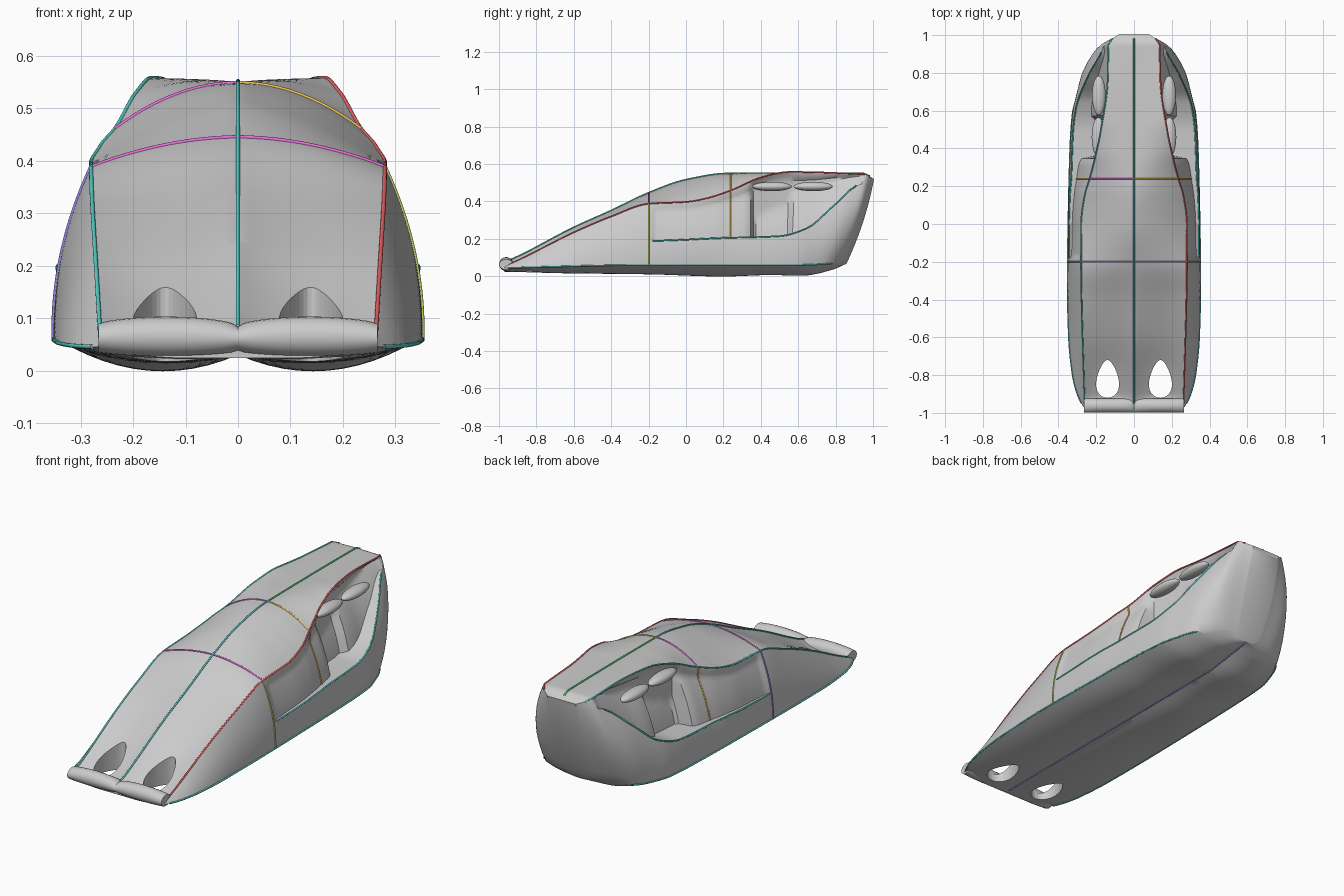
import bpy, bmesh, math
from mathutils import Vector

if "Cube" in bpy.data.objects:
    bpy.data.objects.remove(bpy.data.objects["Cube"])


def track(*keys):
    """Smooth curve through (y, value) keys without overshoot."""
    ys = [k[0] for k in keys]
    vs = [k[1] for k in keys]
    d = [(vs[i+1]-vs[i])/(ys[i+1]-ys[i]) for i in range(len(ys)-1)]
    m = [d[0]] + [0 if a*b <= 0 else 2*a*b/(a+b) for a, b in zip(d, d[1:])] + [d[-1]]

    def f(y):
        y = min(max(y, ys[0]), ys[-1])
        i = 0
        while i < len(ys)-2 and y > ys[i+1]:
            i += 1
        h = ys[i+1]-ys[i]
        t = (y-ys[i])/h
        return ((2*t**3-3*t*t+1)*vs[i] + (t**3-2*t*t+t)*h*m[i]
                + (3*t*t-2*t**3)*vs[i+1] + (t**3-t*t)*h*m[i+1])
    return f


# Lengthwise profiles of the body
top_z = track((-.97, .075), (-.92, .095), (-.6, .26), (-.4, .35), (-.2, .445), (0, .515), (.22, .548), (.6, .55), (.88, .548), (.93, .52))
crown = track((-.97, .0), (-.9, -.03), (-.78, -.03), (-.6, -.018), (-.35, 0), (-.2, .013), (.24, .022), (.6, .0), (.93, 0))
sh_x = track((-.97, .262), (-.2, .28), (0, .28), (.15, .262), (.24, .235), (.38, .2), (.5, .175), (.72, .14), (.89, .135), (.93, .08))
sh_z = track((-.97, .055), (-.9, .085), (-.6, .235), (-.4, .32), (-.2, .388), (0, .398), (.1, .415), (.24, .46), (.4, .528), (.55, .558), (.88, .545), (.93, .52))
sill_x = track((-.97, .268), (-.9, .3), (-.8, .325), (-.6, .345), (-.3, .352), (0, .348), (.4, .338), (.6, .325), (.7, .302), (.8, .27), (.87, .218), (.91, .15), (.93, .07))
sill_z = track((-.97, .045), (-.2, .06), (.6, .06), (.85, .07), (.93, .1))
bulge = track((-.97, 0), (-.6, .012), (-.2, .02), (.2, .03), (.5, .045), (.8, .055), (.9, .045), (.93, .01))
ledge_z = track((-.97, .19), (-.2, .19), (.2, .205), (.5, .215), (.65, .26), (.76, .37), (.87, .49), (.93, .5))
depth = track((-.19, 0), (-.165, .012), (.1, .02), (.3, .035), (.345, .05), (.365, .13), (.54, .125), (.57, .09), (.7, .07), (.86, .015), (.88, 0))
belly = track((-.97, .025), (-.7, .018), (-.2, .012), (.2, 0), (.45, .008), (.65, .004), (.85, .035), (.93, .07))
NT, NU, NL, NB = 12, 14, 10, 12


def thru(a, m, b, t):
    """Parabola passing through a, m and b."""
    return a*(1-t)*(1-2*t) + m*4*t*(1-t) + b*t*(2*t-1)


def section(y):
    """Right half of the cross-section, roof centre to belly centre."""
    xs, zs, xe, ze = sh_x(y), sh_z(y), sill_x(y), sill_z(y)
    T, S, E = Vector((0, top_z(y))), Vector((xs, zs)), Vector((xe, ze))
    A = (T+S)/2 + Vector((0, crown(y)))
    M = (S+E)/2 + Vector((bulge(y), 0))
    C = Vector((0, .03 if y < .6 else .03 + (y-.6)*.12))
    Q = Vector((xe*.5, belly(y)))
    tl = (zs - min(ledge_z(y), ze+(zs-ze)*.5 if y < -.3 else 1)) / (zs-ze)
    tl = min(max(tl, .06), .9)
    pts = [thru(T, A, S, i/NT) for i in range(NT+1)]
    for i in range(1, NU+1):                      # recessed side panel
        u = i/NU
        p = thru(S, M, E, tl*u)
        k = min(1, u/.22)
        k = k*k*(3-2*k)
        p.x = max(p.x - depth(y)*k, min(p.x, xs*.85))
        pts.append(p)
    pts += [thru(S, M, E, tl+(1-tl)*i/NL) for i in range(NL+1)]   # lower side
    pts += [thru(E, Q, C, i/NB) for i in range(1, NB+1)]
    tail = max(0, (y-.45)/.48)**1.5               # tail rakes and rounds backwards

    def rake(z):
        return tail*(.32*(z-.3) + .02*(1-((z-.3)/.25)**2))
    return [Vector((p.x, y + rake(p.y), p.y)) for p in pts]


def mirror(p):
    return Vector((-p.x, p.y, p.z))


def smooth(ob, angle=35):
    bpy.ops.object.select_all(action='DESELECT')
    ob.select_set(True)
    bpy.context.view_layer.objects.active = ob
    bpy.ops.object.shade_smooth_by_angle(angle=math.radians(angle))


def add_mesh(name, bm):
    bmesh.ops.recalc_face_normals(bm, faces=bm.faces)
    me = bpy.data.meshes.new(name)
    bm.to_mesh(me)
    bm.free()
    ob = bpy.data.objects.new(name, me)
    bpy.context.collection.objects.link(ob)
    return ob


def loft(name, rings):
    bm = bmesh.new()
    vr = [[bm.verts.new(p) for p in r] for r in rings]
    n = len(vr[0])
    for a, b in zip(vr, vr[1:]):
        for i in range(n):
            bm.faces.new((a[i], a[(i+1) % n], b[(i+1) % n], b[i]))
    for r in (vr[0], vr[-1]):                     # end caps as strips
        bm.faces.new((r[0], r[1], r[-1]))
        for i in range(1, n//2-1):
            bm.faces.new((r[i], r[i+1], r[n-i-1], r[n-i]))
        bm.faces.new((r[n//2-1], r[n//2], r[n//2+1]))
    bmesh.ops.remove_doubles(bm, verts=bm.verts, dist=1e-5)
    return add_mesh(name, bm)


# Main body shell
stations = [-.97 + 1.82*i/130 for i in range(131)] + [.85 + .08*math.sin(i/12*math.pi/2) for i in range(1, 13)]
rings = []
for y in stations:
    half = section(y)
    rings.append(half + [mirror(p) for p in half[-2:0:-1]])
body = loft("body", rings)

# Two teardrop openings through the nose
for s in (-1, 1):
    outline = []
    for i in range(32):
        a = 2*math.pi*i/32
        v = math.sin(a)
        outline.append((s*.14 + .058*math.cos(a)*(1-.35*v), -.82 + .1*v))
    hole = loft("nose_hole_cutter", [[Vector((x, y, z)) for x, y in outline] for z in (-.2, .5)])
    hole.hide_render = True
    hole.hide_set(True)
    mod = body.modifiers.new("nose_hole", 'BOOLEAN')
    mod.operation = 'DIFFERENCE'
    mod.solver = 'EXACT'
    mod.object = hole
smooth(body)

# Rolled nose bar with two swelling lobes
rings = []
for i in range(49):
    x = -.266 + .532*i/48
    w = abs(math.sin(math.pi*x/.275))**.5
    r = .023 + .015*w
    rings.append([Vector((x, -.961 + .038*math.cos(a), .061 + .004*w + r*math.sin(a)))
                  for a in (2*math.pi*k/20 for k in range(20))])
smooth(loft("nose_bar", rings))

# Arched brows over each side intake
for s in (-1, 1):
    for y, x in ((.46, .188), (.68, .186)):
        bpy.ops.mesh.primitive_uv_sphere_add(segments=24, ring_count=12, location=(s*x, y, .48))
        brow = bpy.context.object
        brow.name = "intake_brow"
        brow.scale = (.036, .105, .025)
        smooth(brow)


# Thin coloured seam lines
def seam(name, pts, col):
    cu = bpy.data.curves.new(name, 'CURVE')
    cu.dimensions = '3D'
    cu.bevel_depth = .004
    sp = cu.splines.new('POLY')
    sp.points.add(len(pts)-1)
    for q, p in zip(sp.points, pts):
        q.co = (*p, 1)
    mat = bpy.data.materials.new(name)
    mat.diffuse_color = (*col, 1)
    mat.use_nodes = True
    mat.node_tree.nodes["Principled BSDF"].inputs["Base Color"].default_value = mat.diffuse_color
    cu.materials.append(mat)
    bpy.context.collection.objects.link(bpy.data.objects.new(name, cu))


TEAL, RED, GREEN, PINK = (.1, .65, .6), (.8, .12, .12), (.1, .6, .2), (.8, .15, .7)
ORANGE, VIOLET, LIME = (.85, .55, .1), (.3, .25, .8), (.6, .75, .15)
L = NT+NU+1
up = Vector((0, 0, .002))
secs = [section(-.95 + 1.86*i/70) for i in range(71)]
seam("spine_seam", [s[0]+up for s in secs[:46]], TEAL)
seam("rear_spine_seam", [s[0]+up for s in secs[45:]], GREEN)
seam("keel_seam", [s[-1] for s in secs], VIOLET)
for flip, col, side in ((lambda p: p, RED, LIME), (mirror, TEAL, VIOLET)):
    seam("shoulder_seam", [flip(s[NT]) for s in secs], col)
    seam("sill_seam", [flip(s[L+NL]) for s in secs[:68]], TEAL)
    seam("ledge_seam", [flip(s[L]) for s in secs[29:69]], TEAL)
    seam("side_seam", [flip(p) for p in section(-.2)[NT:L+NL+1]], side)
    seam("hood_seam", [flip(p) for p in section(-.2)[:NT+1]], PINK)
    seam("roof_seam", [flip(p) for p in section(.24)[:NT+1]], ORANGE if col == RED else PINK)
    seam("pillar_seam", [flip(p) for p in section(.24)[NT:L]], ORANGE)
